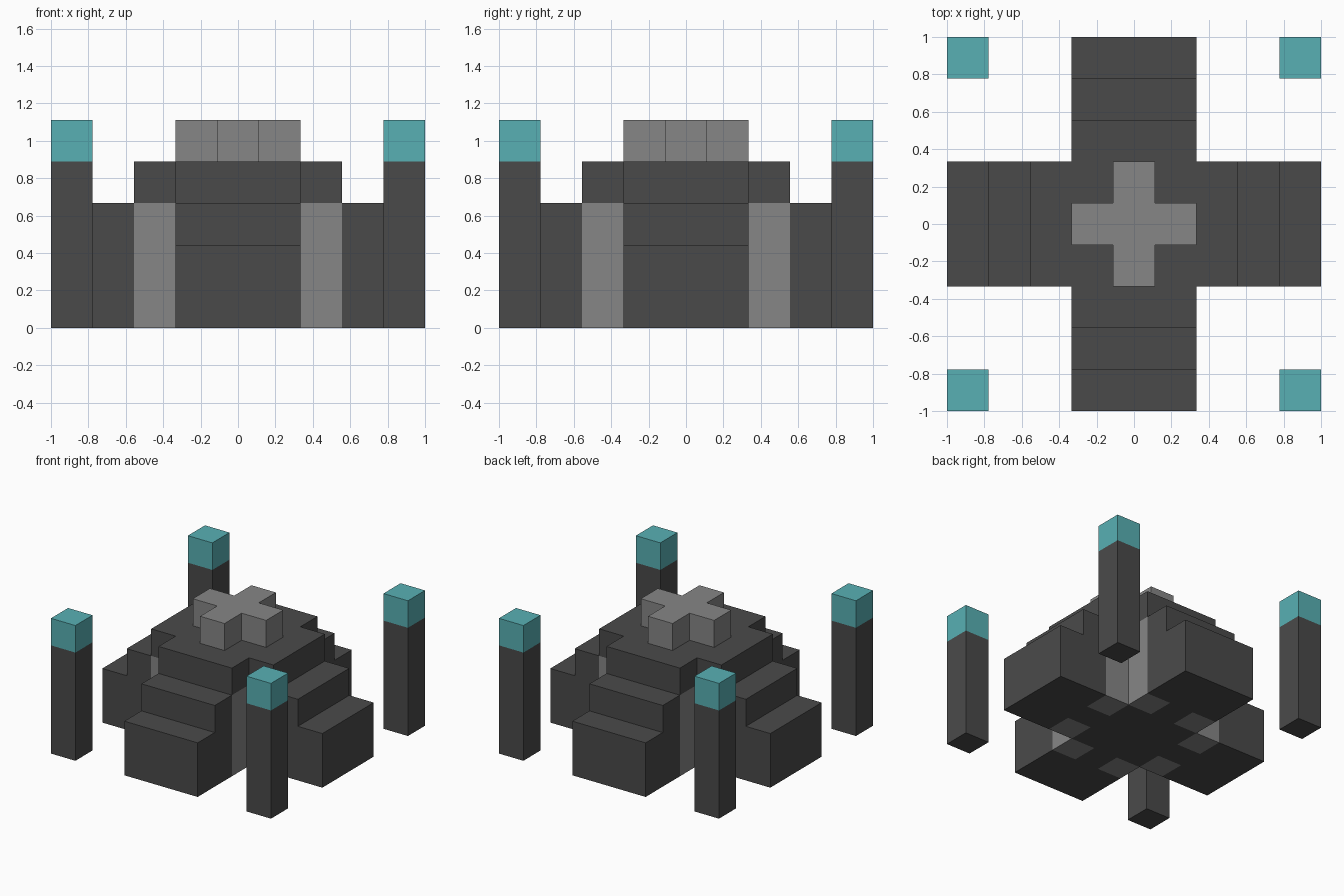
import bpy
import bmesh
from math import pi
from mathutils import Matrix, Vector

if "Cube" in bpy.data.objects:
    bpy.data.objects.remove(bpy.data.objects["Cube"], do_unlink=True)

U = 2 / 9  # one block


def make_material(name, srgb):
    linear = [((c / 255 + 0.055) / 1.055) ** 2.4 for c in srgb] + [1]
    mat = bpy.data.materials.new(name)
    mat.use_nodes = True
    mat.diffuse_color = linear
    mat.node_tree.nodes["Principled BSDF"].inputs["Base Color"].default_value = linear
    return mat


dark = make_material("dark stone", (74, 74, 74))
light = make_material("light stone", (134, 134, 134))
teal = make_material("teal", (88, 176, 180))


def prism(name, profile, direction, mat, turn=0):
    """Extrude a flat profile, given in blocks, and turn it about z."""
    bm = bmesh.new()
    face = bm.faces.new([bm.verts.new(Vector(p) * U) for p in profile])
    new = bmesh.ops.extrude_face_region(bm, geom=[face])["geom"]
    bmesh.ops.translate(bm, vec=Vector(direction) * U,
                        verts=[v for v in new if isinstance(v, bmesh.types.BMVert)])
    # the extruded region keeps its start face, so both ends are closed
    if not face.is_valid or len(bm.faces) < len(profile) + 2:
        bm.faces.new(bm.verts[:len(profile)])
    bmesh.ops.rotate(bm, verts=bm.verts, matrix=Matrix.Rotation(turn, 3, "Z"))
    bmesh.ops.recalc_face_normals(bm, faces=bm.faces)
    mesh = bpy.data.meshes.new(name)
    bm.to_mesh(mesh)
    bm.free()
    mesh.materials.append(mat)
    obj = bpy.data.objects.new(name, mesh)
    bpy.context.collection.objects.link(obj)
    return obj


def block(name, x, y, z, mat, turn=0):
    """Box between pairs of block coordinates."""
    base = [(x[0], y[0], z[0]), (x[1], y[0], z[0]), (x[1], y[1], z[0]), (x[0], y[1], z[0])]
    return prism(name, base, (0, 0, z[1] - z[0]), mat, turn)


# Central mass
block("core", (-1.5, 1.5), (-1.5, 1.5), (0, 4), dark)

# Four identical stepped arms
steps = [(2.5, 0), (4.5, 0), (4.5, 2), (3.5, 2), (3.5, 3), (2.5, 3)]
for i, side in enumerate(("back", "right", "front", "left")):
    turn = i * pi / 2
    prism(side + "_steps", [(-1.5, y, z) for y, z in steps], (3, 0, 0), dark, turn)
    block(side + "_ledge", (-1.5, 1.5), (1.5, 2.5), (3, 4), dark, turn)
    block(side + "_infill", (-0.5, 0.5), (1.5, 2.5), (0, 3), dark, turn)
    # Light columns in the inner corners
    for label, x in (("a", -1.5), ("b", 0.5)):
        block(f"{side}_column_{label}", (x, x + 1), (1.5, 2.5), (0, 3), light, turn)

# Cross on the roof
cross = [(-0.5, -1.5), (0.5, -1.5), (0.5, -0.5), (1.5, -0.5), (1.5, 0.5), (0.5, 0.5),
         (0.5, 1.5), (-0.5, 1.5), (-0.5, 0.5), (-1.5, 0.5), (-1.5, -0.5), (-0.5, -0.5)]
prism("roof_cross", [(x, y, 4) for x, y in cross], (0, 0, 1), light)

# Corner posts with coloured caps
for i, corner in enumerate(("back_left", "back_right", "front_right", "front_left")):
    turn = i * pi / 2
    block(corner + "_post", (3.5, 4.5), (3.5, 4.5), (0, 4), dark, turn)
    block(corner + "_cap", (3.5, 4.5), (3.5, 4.5), (4, 5), teal, turn)
